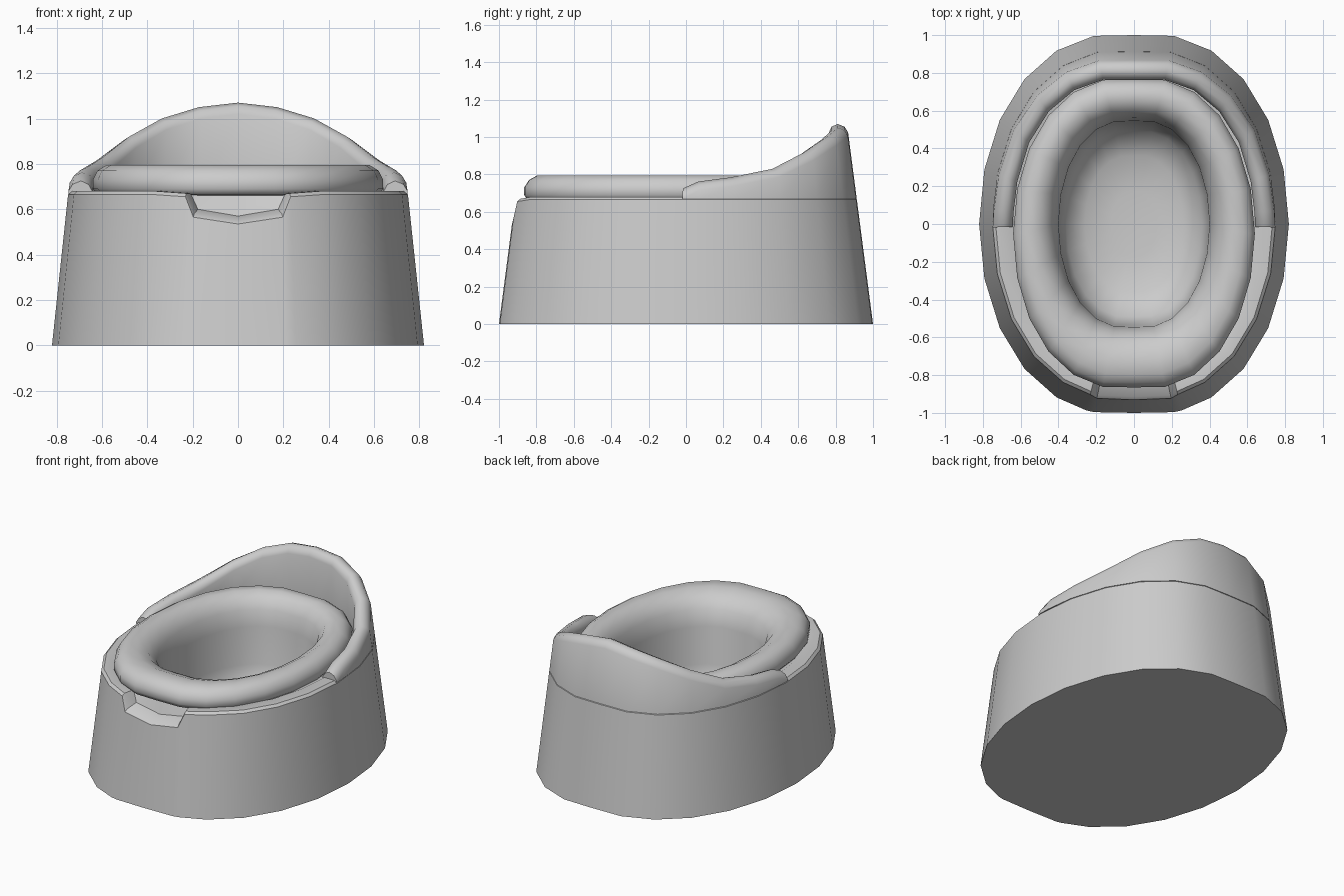
import bpy, bmesh, math

if "Cube" in bpy.data.objects:
    bpy.data.objects.remove(bpy.data.objects["Cube"], do_unlink=True)

mat = bpy.data.materials.new("grey plastic")
mat.use_nodes = True
GREY = (0.6, 0.6, 0.6, 1)
mat.diffuse_color = GREY
mat.node_tree.nodes["Principled BSDF"].inputs["Base Color"].default_value = GREY


def oval(deg):
    """Unit oval, fuller than an ellipse; 0 degrees is the front."""
    s, c = math.sin(math.radians(deg)), math.cos(math.radians(deg))
    return s, -c * (1 + 0.12 * abs(s))


def wall_point(deg, z, inset=0.0):
    """Point on the tapering outer wall, moved inwards by inset."""
    ox, oy = oval(deg)
    k = 1 - 0.13 * z
    x, y = 0.82 * ox * k, oy * k
    f = 1 - inset / math.hypot(x, y)
    return x * f, y * f, z


def loft(name, sections, wrap, cap_first=False, cap_last=False, angle=40):
    """Skin a list of equal point loops; wrap closes each loop."""
    bm = bmesh.new()
    loops = [[bm.verts.new(p) for p in sec] for sec in sections]
    n = len(loops[0])
    for a, b in zip(loops, loops[1:]):
        for i in range(n if wrap else n - 1):
            j = (i + 1) % n
            bm.faces.new((a[i], a[j], b[j], b[i]))
    if cap_first:
        bm.faces.new(loops[0])
    if cap_last:
        bm.faces.new(loops[-1])
    bmesh.ops.recalc_face_normals(bm, faces=bm.faces)
    mesh = bpy.data.meshes.new(name)
    bm.to_mesh(mesh)
    bm.free()
    mesh.materials.append(mat)
    obj = bpy.data.objects.new(name, mesh)
    bpy.context.collection.objects.link(obj)
    bpy.ops.object.select_all(action="DESELECT")
    obj.select_set(True)
    bpy.context.view_layer.objects.active = obj
    bpy.ops.object.shade_smooth_by_angle(angle=math.radians(angle))
    return obj


# Base shell: tapering wall with a notch in its front edge
LEDGE = 0.68
NOTCH = {0: 0.55, 15: 0.58, 18: 0.67}
columns = sorted(list(range(0, 360, 15)) + [18, 342])
heights = [NOTCH.get(min(d, 360 - d), LEDGE) for d in columns]


def shell_loop(drop, inset, rise=0.0):
    return [wall_point(d, h - drop + (rise if h < 0.6 else 0), inset)
            for d, h in zip(columns, heights)]


loft("base_shell", [
    [wall_point(d, 0) for d in columns],
    shell_loop(0.015, 0),
    shell_loop(0, 0.015),
    shell_loop(0, 0.09, 0.02),
    [wall_point(d, LEDGE - 0.01, 0.11) for d in columns],
    [wall_point(d, LEDGE - 0.01, 0.2) for d in columns],
], wrap=True, cap_first=True)

# Raised back guard: rounded rail sweeping around the rear half
half = [(89, 0.725), (94, 0.762), (105, 0.785), (120, 0.83), (135, 0.92),
        (150, 1.0), (165, 1.05)]
path = half + [(180, 1.07)] + [(360 - d, h) for d, h in reversed(half)]
RAIL = [(0, 0.045), (0.015, 0.015), (0.05, 0), (0.085, 0.015), (0.105, 0.05)]
guard = []
for deg, h in path:
    guard.append([wall_point(deg, LEDGE - 0.01)]
                 + [wall_point(deg, max(h - drop, LEDGE), inset) for inset, drop in RAIL]
                 + [wall_point(deg, LEDGE - 0.01, 0.105 + max(0, (h - 0.8) * 0.12))])
loft("back_guard", guard, wrap=True, cap_first=True, cap_last=True, angle=60)

# Seat ring flowing into the bowl: half width, half length, centre y, height
SEAT = [
    (0.56, 0.76, -0.05, 0.66), (0.62, 0.80, -0.05, 0.665),
    (0.64, 0.815, -0.05, 0.69), (0.64, 0.815, -0.05, 0.73),
    (0.62, 0.79, -0.05, 0.77), (0.58, 0.75, -0.045, 0.795),
    (0.52, 0.68, -0.03, 0.795), (0.465, 0.615, -0.015, 0.765),
    (0.425, 0.57, -0.005, 0.705), (0.40, 0.545, 0, 0.6),
    (0.395, 0.535, 0, 0.35), (0.36, 0.49, 0, 0.2),
    (0.26, 0.36, 0, 0.13), (0.12, 0.17, 0, 0.11),
]
rings = []
for w, l, cy, z in SEAT:
    ring = [oval(d) for d in range(0, 360, 15)]
    rings.append([(x * w, y * l + cy, z) for x, y in ring])
loft("seat_and_bowl", rings, wrap=True, cap_last=True, angle=80)
